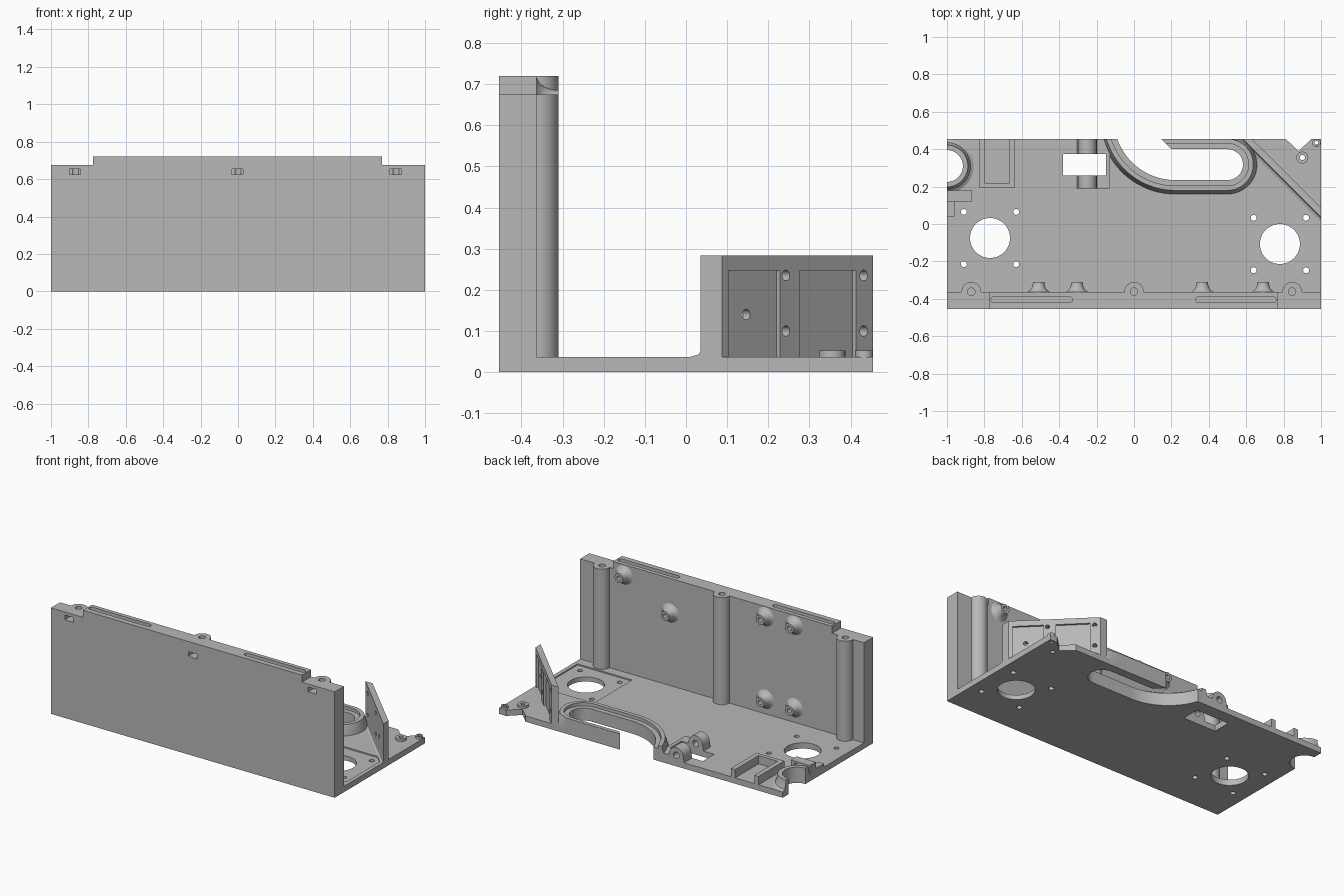
import bpy, bmesh
from math import sin, cos, asin, radians, pi, sqrt
from mathutils import Vector, Matrix

if "Cube" in bpy.data.objects:
    bpy.data.objects.remove(bpy.data.objects["Cube"])

grey = bpy.data.materials.new("plain grey")
grey.use_nodes = True
colour = (0.48, 0.48, 0.48, 1)
grey.diffuse_color = colour
grey.node_tree.nodes["Principled BSDF"].inputs["Base Color"].default_value = colour

FLOOR, BACK = 0.037, 0.455
WALL_IN = -0.363


def finish(name, bm):
    bmesh.ops.remove_doubles(bm, verts=bm.verts, dist=1e-5)
    bmesh.ops.recalc_face_normals(bm, faces=bm.faces)
    me = bpy.data.meshes.new(name)
    bm.to_mesh(me)
    bm.free()
    me.materials.append(grey)
    ob = bpy.data.objects.new(name, me)
    bpy.context.collection.objects.link(ob)
    return ob


def prism(name, pts, z0, z1):
    bm = bmesh.new()
    face = bm.faces.new([bm.verts.new((x, y, z0)) for x, y in pts])
    new = bmesh.ops.extrude_face_region(bm, geom=[face])["geom"]
    bmesh.ops.translate(bm, vec=(0, 0, z1 - z0),
                        verts=[v for v in new if isinstance(v, bmesh.types.BMVert)])
    return finish(name, bm)


def box(name, x0, x1, y0, y1, z0, z1):
    return prism(name, [(x0, y0), (x1, y0), (x1, y1), (x0, y1)], z0, z1)


def arc(cx, cy, r, a0, a1, n=24):
    return [(cx + r * cos(radians(a0 + (a1 - a0) * i / n)),
             cy + r * sin(radians(a0 + (a1 - a0) * i / n))) for i in range(n + 1)]


def disc(name, x, y, r, z0, z1, n=32):
    return prism(name, arc(x, y, r, 0, 360, n)[:-1], z0, z1)


def rod(name, centre, direction, r, length, n=24):
    bm = bmesh.new()
    turn = Vector(direction).to_track_quat("Z", "Y").to_matrix().to_4x4()
    bmesh.ops.create_cone(bm, cap_ends=True, segments=n, radius1=r, radius2=r,
                          depth=length, matrix=Matrix.Translation(centre) @ turn)
    return finish(name, bm)


def sweep(name, rings, closed=False):
    """Skin a row of closed sections, with caps unless the row is a loop."""
    bm = bmesh.new()
    rows = [[bm.verts.new(p) for p in ring] for ring in rings]
    n = len(rows[0])
    for i in range(len(rows) - (not closed)):
        a, b = rows[i], rows[(i + 1) % len(rows)]
        for j in range(n):
            bm.faces.new((a[j], a[(j + 1) % n], b[(j + 1) % n], b[j]))
    if not closed:
        bm.faces.new(rows[0])
        bm.faces.new(rows[-1])
    bmesh.ops.dissolve_degenerate(bm, dist=1e-5, edges=bm.edges)
    return finish(name, bm)


def cut(ob, cutters):
    for c in cutters:
        mod = ob.modifiers.new("cut", "BOOLEAN")
        mod.operation, mod.solver, mod.object = "DIFFERENCE", "EXACT", c
        bpy.context.view_layer.objects.active = ob
        bpy.ops.object.modifier_apply(modifier=mod.name)
        bpy.data.objects.remove(c)


# Hooked track: offset curve at distance d outside the slot edge
def track_line(d):
    r = 0.328 + d
    start = 180 + asin((0.563 - BACK) / r) * 180 / pi
    pts = arc(0.22, 0.563, r, start, 270)
    pts += arc(0.5, 0.3175, 0.0825 + d, -90, 90)
    return pts + [(0.2 - min(d, 0.055), 0.4 + d)]


section = [(0, 0), (0, 0.08), (0.03, 0.08), (0.03, 0.1),
           (0.055, 0.1), (0.075, FLOOR), (0.075, 0)]
lines = [[(x, min(y, BACK), z) for x, y in track_line(d)] for d, z in section]
sweep("hooked_track", list(zip(*lines)))

# Base plate with its openings
plate = box("base_plate", -1, 1, -0.45, BACK, 0, FLOOR)
cutters = [
    prism("slot_cut", track_line(0.01) + [(0.12, 0.48), (-0.1, 0.48)], -0.1, 0.1),
    prism("notch_cut", [(0.795, 0.47), (0.88, 0.39), (0.965, 0.47)], -0.1, 0.1),
    disc("ring_cut", -1, 0.31, 0.09, -0.1, 0.1),
    box("window_cut", -0.38, -0.15, 0.26, 0.375, -0.1, 0.1),
    box("motor_recess_cut", 0.59, 0.975, -0.3, 0.085, 0.029, 0.1),
    disc("corner_hole_cut", 0.975, 0.435, 0.011, -0.1, 0.1),
    disc("lug_hole_cut", 0.9, 0.355, 0.014, -0.1, 0.1),
]
for cx, cy in ((-0.77, -0.075), (0.78, -0.107)):
    cutters.append(disc("motor_hole_cut", cx, cy, 0.107, -0.1, 0.1, 48))
    for sx in (-0.14, 0.14):
        for sy in (-0.14, 0.14):
            cutters.append(disc("screw_cut", cx + sx, cy + sy, 0.016, -0.1, 0.1, 16))
cut(plate, cutters)

# Tall front wall, raised in the middle
wall = sweep("front_wall", [[(x, y, z) for x, z in (
    (-1, 0), (1, 0), (1, 0.675), (0.77, 0.675), (0.77, 0.72),
    (-0.775, 0.72), (-0.775, 0.675), (-1, 0.675))] for y in (-0.455, WALL_IN)])
cutters = []
posts = ((-0.87, 0.675), (0, 0.72), (0.845, 0.675))
for x, top in posts:
    cutters.append(box("nut_slot_cut", x - 0.032, x + 0.028, -0.5, -0.35, 0.625, 0.655))
    cutters.append(disc("post_hole_cut", x, -0.362, 0.02, 0.5, 0.8, 20))
for x0, x1 in ((-0.765, -0.33), (0.33, 0.76)):
    r = 0.016
    outline = arc(x1 - r, -0.405, r, -90, 90, 8) + arc(x0 + r, -0.405, r, 90, 270, 8)
    cutters.append(prism("top_slot_cut", outline, 0.68, 0.8))
cut(wall, cutters)

# Round screw posts behind the front wall
for x, top in posts:
    shape = [(x + 0.052, -0.4)] + arc(x, -0.362, 0.052, 0, 180) + [(x - 0.052, -0.4)]
    post = prism("screw_post", shape, 0.02, top)
    cut(post, [disc("post_hole_cut", x, -0.362, 0.02, 0.5, 0.8, 20),
               box("nut_slot_cut", x - 0.032, x + 0.028, -0.5, -0.35, 0.625, 0.655)])

# Flared standoffs on the inside of the front wall
flare = [(0, -0.01), (0.06, -0.01), (0.06, 0), (0.046, 0.009), (0.038, 0.02),
         (0.032, 0.036), (0.03, 0.053), (0.014, 0.053), (0.014, 0.015), (0, 0.015)]
for x, z in ((0.69, 0.655), (0.365, 0.5), (-0.305, 0.655),
             (-0.51, 0.655), (-0.305, 0.13), (-0.51, 0.13)):
    sweep("wall_standoff", [[(x + r * cos(a * pi / 16), WALL_IN + h, z + r * sin(a * pi / 16))
                             for r, h in flare] for a in range(32)], closed=True)

# Diagonal bracket wall with recessed panels and screw holes
bracket = prism("diagonal_bracket", [(1, 0.035), (1, 0.087), (0.63, BACK), (0.58, BACK)], 0, 0.283)


def face_point(y, z):
    return Vector((1 - (y - 0.087) * 1.005, y, z))


cutters = []
for y0, y1 in ((0.103, 0.228), (0.277, 0.413)):
    half = (y1 - y0) / sqrt(2)
    panel = box("panel_cut", -0.012, 0.1, -half, half, FLOOR, 0.247)
    panel.matrix_world = Matrix.Translation(face_point((y0 + y1) / 2, 0)) @ Matrix.Rotation(pi / 4, 4, "Z")
    cutters.append(panel)
for y, z in ((0.155, 0.14), (0.243, 0.235), (0.243, 0.1), (0.432, 0.235), (0.432, 0.1)):
    cutters.append(rod("bracket_hole_cut", face_point(y, z), (1, 1, 0), 0.013, 0.2, 16))
bpy.context.view_layer.update()
cut(bracket, cutters)
# sloped foot along the inner side of the bracket
foot = [(0, 0.03), (0.03, 0.03), (0.03, FLOOR), (0.009, 0.043), (0, 0.06)]
sweep("bracket_foot", [[(x, y - d, z) for d, z in foot] for x, y in ((1, 0.04), (0.585, BACK))])

# Small lugs on the rear corner
for name, x, y, r, hole in (("corner_lug", 0.9, 0.355, 0.032, 0.014),
                            ("edge_lug", 0.975, 0.433, 0.022, 0.011)):
    cut(disc(name, x, y, r, 0.01, 0.052, 24), [disc("lug_cut", x, y, hole, -0.1, 0.1, 16)])

# Half ring seat on the right edge
ring = [(0.085, 0), (0.085, 0.1), (0.112, 0.1), (0.117, 0.068),
        (0.126, 0.047), (0.143, FLOOR), (0.143, 0)]
sweep("half_ring_seat", [[(-1 + r * cos(a * pi / 32), 0.31 + r * sin(a * pi / 32), z)
                          for r, z in ring] for a in range(-16, 17)])
clamp = box("ring_clamp", -1, -0.865, 0.12, 0.18, 0.01, 0.1)
cut(clamp, [rod("clamp_hole_cut", (-0.9, 0.15, 0.075), (0, 1, 0), 0.014, 0.2, 16)])
box("clamp_stop", -1, -0.96, 0.04, 0.12, 0.01, 0.06)

# Open tray: two sides and a front rail
box("tray_side", -0.83, -0.8, 0.195, BACK, 0.01, 0.09)
box("tray_side", -0.665, -0.635, 0.195, BACK, 0.01, 0.09)
box("tray_front", -0.8, -0.665, 0.195, 0.22, 0.01, 0.09)

# Hinge lugs on both sides of the window
for y0, y1 in ((0.19, 0.26), (0.375, BACK)):
    x, h = -0.25, 0.07
    lug = sweep("hinge_lug", [[(px, y, pz) for px, pz in
                arc(x, h, 0.05, 0, 180, 16) + [(x - 0.06, 0.01), (x + 0.06, 0.01)]]
                for y in (y0, y1)])
    cut(lug, [rod("pin_cut", (x, (y0 + y1) / 2, h), (0, 1, 0), 0.02, 0.3)])
    box("hinge_shoulder", -0.21, -0.13, y0, y1, 0.01, 0.06)
box("hinge_rail", -0.15, -0.128, 0.19, 0.38, 0, 0.06)

# Soft shading with crisp edges
bpy.ops.object.select_all(action="DESELECT")
for ob in bpy.context.scene.objects:
    if ob.type == "MESH" and grey.name in ob.data.materials:
        ob.select_set(True)
        bpy.context.view_layer.objects.active = ob
bpy.ops.object.shade_smooth_by_angle(angle=radians(35))
